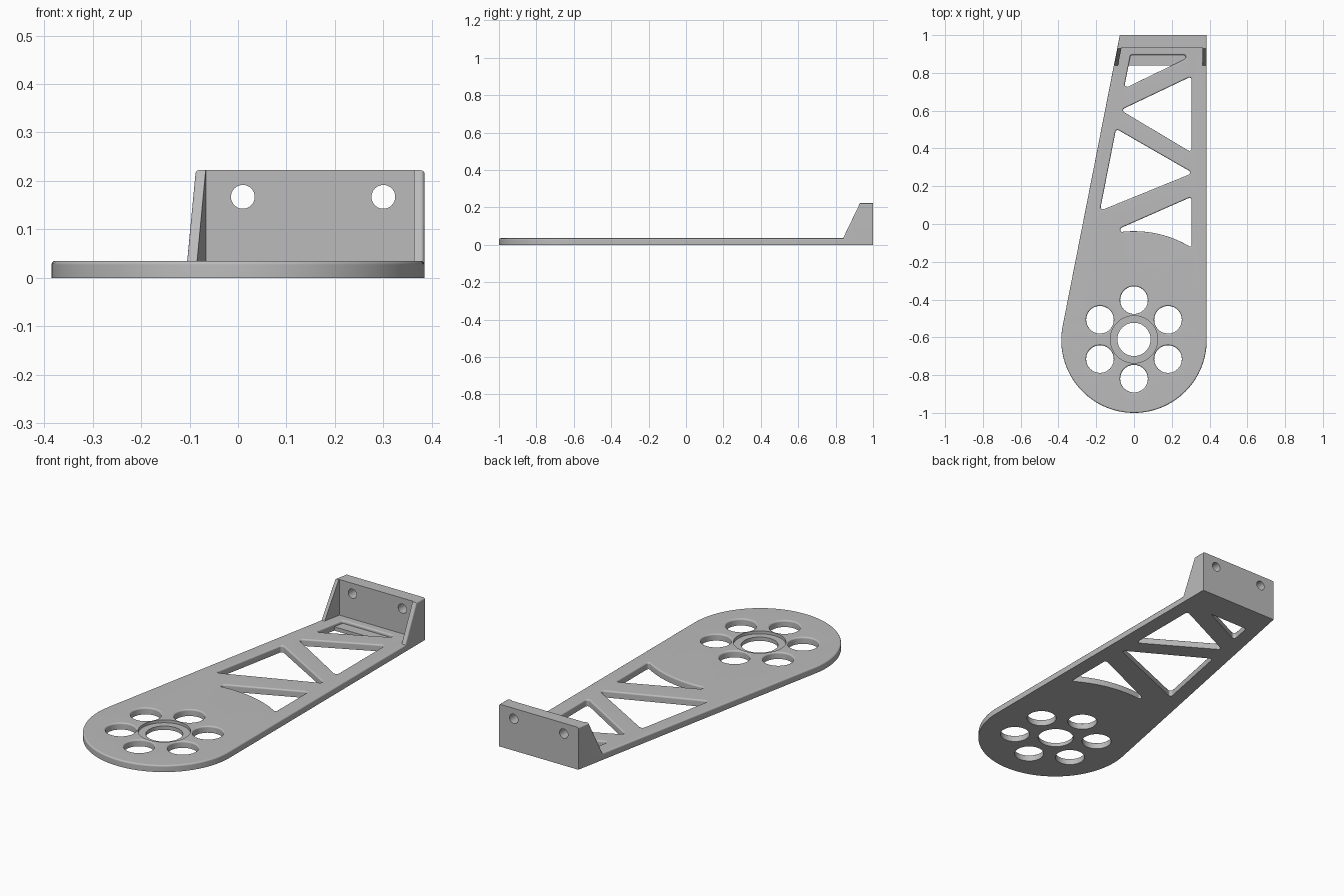
import bpy, bmesh, math
from mathutils import Vector

cube = bpy.data.objects.get("Cube")
if cube:
    bpy.data.objects.remove(cube, do_unlink=True)

THICK, FILLET = 0.035, 0.008
CY, R = -0.615, 0.385            # centre and radius of the round end
CORNER_X = -0.075                # left end of the back edge

# Slanted side: tangent from the back corner to the round end
reach = math.hypot(CORNER_X, 1 - CY)
slant = math.asin(R / reach) - math.atan2(-CORNER_X, 1 - CY)


def edge_x(y, inset=0.0):
    return CORNER_X - (1 - y) * math.tan(slant) + inset


grey = bpy.data.materials.new("Plain grey")
grey.use_nodes = True
colour = (0.5, 0.5, 0.5, 1)
grey.diffuse_color = colour
grey.node_tree.nodes["Principled BSDF"].inputs["Base Color"].default_value = colour


def make_object(name, bm):
    bmesh.ops.recalc_face_normals(bm, faces=bm.faces)
    mesh = bpy.data.meshes.new(name)
    bm.to_mesh(mesh)
    bm.free()
    mesh.materials.append(grey)
    obj = bpy.data.objects.new(name, mesh)
    bpy.context.collection.objects.link(obj)
    return obj


def activate(obj):
    bpy.ops.object.select_all(action='DESELECT')
    obj.select_set(True)
    bpy.context.view_layer.objects.active = obj


def combine(target, other, operation):
    activate(target)
    mod = target.modifiers.new("Combine", 'BOOLEAN')
    mod.operation, mod.object, mod.solver = operation, other, 'EXACT'
    bpy.ops.object.modifier_apply(modifier=mod.name)
    bpy.data.objects.remove(other, do_unlink=True)


def circle(x, y, r, n=48):
    return [Vector((x + r * math.cos(math.tau * i / n),
                    y + r * math.sin(math.tau * i / n))) for i in range(n)]


def rounded(corners, r=0.012, steps=5):
    """Round the clear corners of a counter-clockwise polygon."""
    pts = [Vector(c) for c in corners]
    out = []
    for i, p in enumerate(pts):
        a, b = pts[i - 1] - p, pts[(i + 1) % len(pts)] - p
        angle = a.angle(b)
        if angle > math.radians(160):
            out.append(p)
            continue
        cut = min(r / math.tan(angle / 2), 0.45 * min(a.length, b.length))
        rad = cut * math.tan(angle / 2)
        centre = p + (a.normalized() + b.normalized()).normalized() * rad / math.sin(angle / 2)
        start = p + a.normalized() * cut - centre
        end = p + b.normalized() * cut - centre
        sweep = math.atan2(start.x * end.y - start.y * end.x, start.dot(end))
        for s in range(steps + 1):
            t = sweep * s / steps
            c, n = math.cos(t), math.sin(t)
            out.append(centre + Vector((start.x * c - start.y * n, start.x * n + start.y * c)))
    return out


def grow(loop, d):
    """Offset a counter-clockwise loop outwards by d with mitred corners."""
    out = []
    for i, p in enumerate(loop):
        a = (p - loop[i - 1]).normalized()
        b = (loop[(i + 1) % len(loop)] - p).normalized()
        na, nb = Vector((a.y, -a.x)), Vector((b.y, -b.x))
        out.append(p + (na + nb) * d / (1 + na.dot(nb)))
    return out


def add_wall(bm, loop, levels):
    """Stack (offset, height) rings of a loop; return bottom and top edges."""
    rings = [[bm.verts.new((p.x, p.y, z)) for p in grow(loop, d)] for d, z in levels]
    n = len(loop)
    for low, high in zip(rings, rings[1:]):
        for i in range(n):
            j = (i + 1) % n
            bm.faces.new((low[i], low[j], high[j], high[i]))
    return [[bm.edges.get((ring[i], ring[(i + 1) % n])) for i in range(n)]
            for ring in (rings[0], rings[-1])]


def fillet_levels(sign):
    steps = [math.pi / 2 * i / 4 for i in range(5)]
    return [(0, 0)] + [(sign * FILLET * (1 - math.cos(a)),
                        THICK - FILLET + FILLET * math.sin(a)) for a in steps]


# Plate outline: round end, straight right side, slanted left side
first = math.pi - slant
outline = [Vector((R, 1)), Vector((CORNER_X, 1))]
for k in range(65):
    a = first + (math.tau - first) * k / 64
    outline.append(Vector((R * math.cos(a), CY + R * math.sin(a))))

# Truss openings between the diagonal braces
RAIL, RIGHT = 0.0775, 0.305
openings = [
    [(edge_x(0.895, RAIL), 0.895), (edge_x(0.717, RAIL), 0.717), (0.315, 0.895)],
    [(-0.071, 0.603), (RIGHT, 0.378), (RIGHT, 0.782)],
    [(edge_x(0.504, RAIL), 0.504), (edge_x(0.07, RAIL), 0.07), (0.312, 0.27)],
]
ARC = 0.577
arc = [(x, CY + math.sqrt(ARC ** 2 - x ** 2))
       for x in [-0.072 + (RIGHT + 0.072) * i / 14 for i in range(15)]]
openings.append([(-0.072, -0.022)] + arc + [(RIGHT, 0.144)])

# Plate with bolt circle, stepped centre hole and rounded upper edges
bm = bmesh.new()
walls = [add_wall(bm, outline, fillet_levels(-1))]
for corners in openings:
    walls.append(add_wall(bm, rounded(corners), fillet_levels(1)))
for k in range(6):
    a = math.pi / 2 + math.tau * k / 6
    hole = circle(0.208 * math.cos(a), CY + 0.004 + 0.208 * math.sin(a), 0.073)
    walls.append(add_wall(bm, hole, fillet_levels(1)))
walls.append(add_wall(bm, circle(0, CY + 0.004, 0.088),
                      [(0, 0), (0, 0.02), (0.037, 0.02), (0.037, THICK)]))
for side in (0, 1):
    edges = [e for wall in walls for e in wall[side]]
    bmesh.ops.triangle_fill(bm, use_beauty=True, use_dissolve=False, edges=edges)
plate = make_object("arm_plate", bm)


def cross_prism(name, profile, inset, bevel=False):
    """Solid across x from a (y, z) profile, following both plate sides."""
    bm = bmesh.new()
    left = [bm.verts.new((edge_x(y, inset), y, z)) for y, z in profile]
    right = [bm.verts.new((R - inset, y, z)) for y, z in profile]
    bm.faces.new(left)
    bm.faces.new(right[::-1])
    n = len(profile)
    for i in range(n):
        j = (i + 1) % n
        bm.faces.new((left[j], left[i], right[i], right[j]))
    if bevel:
        rims = [bm.edges.get((end[i], end[i + 1])) for end in (left, right) for i in (1, 2)]
        bmesh.ops.bevel(bm, geom=rims, offset=FILLET, segments=4, profile=0.5,
                        affect='EDGES', clamp_overlap=True)
    return make_object(name, bm)


# Upright mounting wall with a sloped gusset at each end
TOP, WALL_Y = 0.222, 0.935
bracket = cross_prism("mounting_bracket",
                      [(0.84, 0), (0.84, THICK), (0.93, TOP), (1, TOP), (1, 0)], 0, True)
pocket = cross_prism("pocket_cutter",
                     [(0.7, 0.02), (0.7, 0.4), (WALL_Y, 0.4), (WALL_Y, 0.02)], 0.022)
combine(bracket, pocket, 'DIFFERENCE')

# Screw holes through the wall
for x in (0.01, 0.30):
    bm = bmesh.new()
    ends = [[bm.verts.new((p.x, y, p.y)) for p in circle(x, 0.167, 0.0245, 32)]
            for y in (0.9, 1.1)]
    for ring in ends:
        bm.faces.new(ring)
    for i in range(32):
        bm.faces.new((ends[0][i - 1], ends[0][i], ends[1][i], ends[1][i - 1]))
    combine(bracket, make_object("screw_cutter", bm), 'DIFFERENCE')

# Join into one solid part
combine(plate, bracket, 'UNION')
plate.name = "bracket_arm"
activate(plate)
bpy.ops.object.shade_smooth_by_angle(angle=math.radians(30))
weighted = plate.modifiers.new("Even shading", 'WEIGHTED_NORMAL')
weighted.keep_sharp = True
